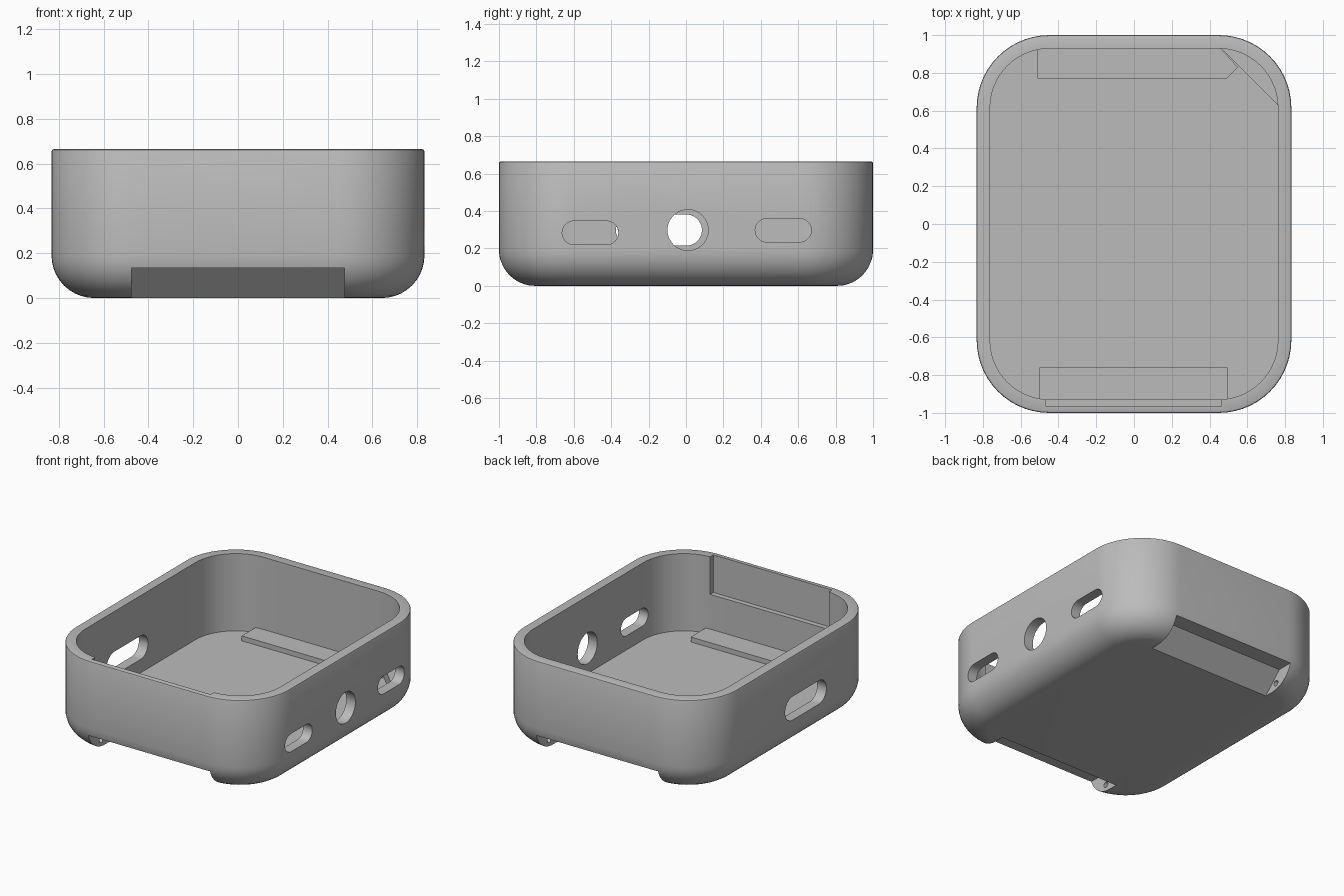
import bpy, bmesh, math

cube = bpy.data.objects.get("Cube")
if cube:
    bpy.data.objects.remove(cube, do_unlink=True)

grey = bpy.data.materials.new("matte grey")
grey.use_nodes = True
colour = (0.5, 0.5, 0.5, 1)
grey.diffuse_color = colour
grey.node_tree.nodes["Principled BSDF"].inputs["Base Color"].default_value = colour


def rounded(hx, hy, r, n=14, cx=0, cy=0):
    """Counter-clockwise outline of a rounded rectangle."""
    pts = []
    for k, (sx, sy) in enumerate([(1, 1), (-1, 1), (-1, -1), (1, -1)]):
        for i in range(n + 1):
            a = math.pi / 2 * (k + i / n)
            pts.append((cx + sx * (hx - r) + r * math.cos(a),
                        cy + sy * (hy - r) + r * math.sin(a)))
    return pts


def loft(name, rings):
    """Closed solid through a list of equal-length rings of 3D points."""
    bm = bmesh.new()
    loops = [[bm.verts.new(p) for p in ring] for ring in rings]
    for a, b in zip(loops, loops[1:]):
        for i in range(len(a)):
            j = (i + 1) % len(a)
            bm.faces.new((a[i], a[j], b[j], b[i]))
    bm.faces.new(loops[0][::-1])
    bm.faces.new(loops[-1])
    bmesh.ops.remove_doubles(bm, verts=bm.verts, dist=0.0001)
    bmesh.ops.recalc_face_normals(bm, faces=bm.faces)
    mesh = bpy.data.meshes.new(name)
    bm.to_mesh(mesh)
    bm.free()
    mesh.materials.append(grey)
    obj = bpy.data.objects.new(name, mesh)
    bpy.context.collection.objects.link(obj)
    return obj


def prism_z(name, pts, z0, z1):
    return loft(name, [[(x, y, z) for x, y in pts] for z in (z0, z1)])


def prism_x(name, pts, x0, x1):
    return loft(name, [[(x, y, z) for y, z in pts] for x in (x0, x1)])


def box(x0, x1, y0, y1):
    return [(x0, y0), (x1, y0), (x1, y1), (x0, y1)]


HX, HY, TOP, CORNER, FILLET, LIP = 0.833, 1.0, 0.665, 0.385, 0.19, 0.01
WALL, FLOOR, STEP = 0.071, 0.12, 0.155

# Case shell: filleted base, outer wall, softened rim, cavity wall, floor
profile = []
for i in range(11):
    a = math.pi / 2 * i / 10
    profile.append((FILLET * (1 - math.sin(a)), FILLET * (1 - math.cos(a))))
profile += [(0, TOP - LIP), (LIP * 0.3, TOP - LIP * 0.3), (LIP, TOP),
            (WALL, TOP), (WALL, FLOOR)]
case = loft("case", [[(x, y, z) for x, y in rounded(HX - d, HY - d, CORNER - d)]
                     for d, z in profile])


def combine(tool, operation):
    mod = case.modifiers.new(operation, 'BOOLEAN')
    mod.operation, mod.object, mod.solver = operation, tool, 'EXACT'
    bpy.context.view_layer.objects.active = case
    bpy.ops.object.modifier_apply(modifier=mod.name)
    bpy.data.objects.remove(tool, do_unlink=True)


# Raised floor ledges over the strap notches, and the corner gusset
combine(prism_z("front_ledge", box(-0.5, 0.495, -0.95, -0.76), 0.1, STEP), 'UNION')
back_ledge = [(-0.51, 0.77), (0.49, 0.77), (0.55, 0.83), (0.44, 0.95), (-0.51, 0.95)]
combine(prism_z("back_ledge", back_ledge, 0.1, STEP), 'UNION')
gusset = [(0.45, 0.94), (0.77, 0.62), (0.79, 0.65), (0.72, 0.85), (0.5, 0.95)]
combine(prism_z("corner_gusset", gusset, 0.1, 0.2), 'UNION')

# Strap notches with sloped inner faces, and pin holes in their ends
for s in (-1, 1):
    notch = [(s * y, z) for y, z in
             [(0.725, -0.02), (0.88, 0.135), (1.1, 0.135), (1.1, -0.02)]]
    combine(prism_x("strap_notch", notch, -0.475, 0.475), 'DIFFERENCE')
    pin = rounded(0.02, 0.02, 0.02, 5, s * 0.846, 0.05)
    combine(prism_x("pin_hole", pin, -0.55, 0.55), 'DIFFERENCE')

# Side openings: two button slots and a round crown hole, long slot opposite
openings = [(-0.512, 0.283, 0.15, 0.063, 1), (0.52, 0.297, 0.15, 0.063, 1),
            (0.01, 0.298, 0.109, 0.109, 1), (-0.145, 0.298, 0.23, 0.083, -1)]
for y, z, hy, hz, side in openings:
    outline = rounded(hy, hz, hz * 0.999, 10, y, z)
    combine(prism_x("side_opening", outline, side * 0.72, side * 0.9), 'DIFFERENCE')

# Shallow recess inside the front wall
combine(prism_z("front_recess", box(-0.465, 0.462, -0.965, -0.9), 0.4, 0.8), 'DIFFERENCE')

bpy.ops.object.select_all(action='DESELECT')
case.select_set(True)
bpy.context.view_layer.objects.active = case
bpy.ops.object.shade_smooth_by_angle(angle=math.radians(30))
